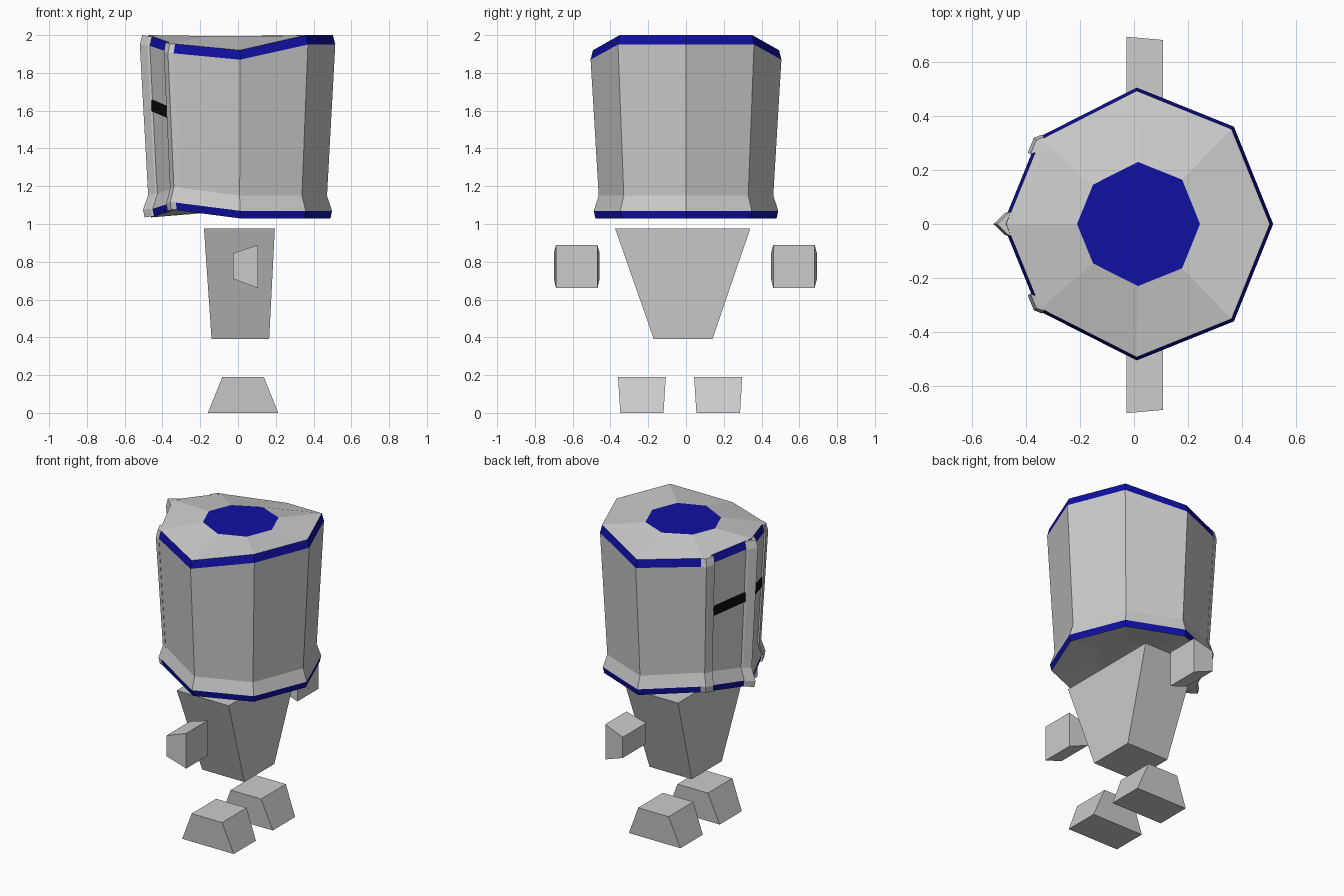
import bpy, bmesh
from mathutils import Vector

if "Cube" in bpy.data.objects:
    bpy.data.objects.remove(bpy.data.objects["Cube"])


def material(name, rgb):
    m = bpy.data.materials.new(name)
    m.diffuse_color = (*rgb, 1)
    m.use_nodes = True
    m.node_tree.nodes["Principled BSDF"].inputs["Base Color"].default_value = m.diffuse_color
    return m


blue = material("blue_trim", (0.005, 0.005, 0.36))
black = material("black_slit", (0.003, 0.003, 0.003))
grey = material("grey", (0.8, 0.8, 0.8))


def loft(name, rings, mats=(), bands=None):
    """Skin a stack of equal rings and cap both ends; bands gives material indices."""
    bm = bmesh.new()
    vs = [[bm.verts.new(p) for p in r] for r in rings]
    n = len(rings[0])
    bands = bands or [0] * (len(rings) + 1)
    for i in range(len(vs) - 1):
        for j in range(n):
            k = (j + 1) % n
            f = bm.faces.new((vs[i][j], vs[i][k], vs[i + 1][k], vs[i + 1][j]))
            f.material_index = bands[i + 1]
    bm.faces.new(vs[0]).material_index = bands[0]
    bm.faces.new(vs[-1]).material_index = bands[-1]
    bmesh.ops.recalc_face_normals(bm, faces=bm.faces)
    me = bpy.data.meshes.new(name)
    bm.to_mesh(me)
    bm.free()
    for m in mats:
        me.materials.append(m)
    ob = bpy.data.objects.new(name, me)
    bpy.context.collection.objects.link(ob)
    return ob


def rect(x0, x1, y0, y1, z):
    return [(x0, y0, z), (x1, y0, z), (x1, y1, z), (x0, y1, z)]


# Helmet columns, back to face: x, y, top height, bottom height
half = [(0.515, 0, 2.0, 1.03), (0.37, 0.36, 2.0, 1.03), (0.01, 0.505, 1.92, 1.03),
        (-0.355, 0.32, 1.955, 1.075), (-0.485, 0, 2.0, 1.035)]
cols = half + [(x, -y, t, b) for x, y, t, b in half[3:0:-1]]
# Vertical profile: scale, reference (top/bottom), height offset
levels = [(0.95, 0, 0.0), (0.967, 0, 0.04), (0.915, 0, 0.12), (1.0, 1, -0.05), (0.975, 1, 0.0)]


def at_level(section):
    return [[(x * s, y * s, (t if top else b) + dz) for x, y, t, b in section]
            for s, top, dz in levels]


inner = [(0.01 + x * 0.455, y * 0.455) for x, y, t, b in cols]
rings = [[(x, y, 1.06) for x, y in inner]] + at_level(cols) + [[(x, y, 1.995) for x, y in inner]]
loft("helmet", rings, (grey, blue), [0, 0, 1, 0, 0, 1, 0, 1])


# Point on a front panel: t runs from side corner to nose corner, d is outward
def panel(t, d, side):
    a, b = half[3], half[4]
    x, y, top, bot = [p + (q - p) * t for p, q in zip(a, b)]
    n = Vector((a[1] - b[1], a[0] - b[0])).normalized()
    return (x - n.x * d, (y - n.y * d) * side, top, bot)


# Vertical strips at the corners of the face, and the slits between them
for side, tag in ((1, "left"), (-1, "right")):
    loft("face_strip_" + tag, at_level([panel(-0.02, -0.012, side), panel(-0.02, 0.02, side),
                                        panel(0.15, 0.02, side), panel(0.15, -0.012, side)]))
    slit = []
    for t in (0.12, 0.9):
        o, i = panel(t, 0.004, side), panel(t, -0.01, side)
        z = 1.58 + 0.055 * t
        k = 0.972
        slit.append([(p[0] * k, p[1] * k, z + dz)
                     for p, dz in ((o, -0.03), (o, 0.03), (i, 0.03), (i, -0.03))])
    loft("eye_slit_" + tag, slit, (black,))

# Nose ridge down the middle of the face
loft("nose_ridge", at_level([panel(0.86, -0.01, 1), panel(0.86, 0.014, 1), (-0.52, 0, 2.0, 1.035),
                             panel(0.86, 0.014, -1), panel(0.86, -0.01, -1),
                             (-0.46, 0, 2.0, 1.035)]))

# Body
loft("body", [rect(-0.14, 0.165, -0.17, 0.14, 0.39), rect(-0.18, 0.195, -0.375, 0.34, 0.975)])


# Hands: larger at the back, tapering towards the front
def hand_end(x, y0, y1, z0, z1):
    return [(x, y0, z0), (x, y1, z0), (x, y1, z1), (x, y0, z1)]


for tag, y0, y1 in (("right", -0.7, -0.457), ("left", 0.45, 0.693)):
    loft("hand_" + tag, [hand_end(-0.027, y0, y1, 0.71, 0.845),
                         hand_end(0.107, y0 + 0.012, y1 - 0.012, 0.66, 0.89)])

# Feet
for tag, y0, y1 in (("right", -0.36, -0.107), ("left", 0.043, 0.298)):
    loft("foot_" + tag, [rect(-0.16, 0.213, y0 + 0.012, y1 - 0.012, 0),
                         rect(-0.083, 0.137, y0, y1, 0.19)])
